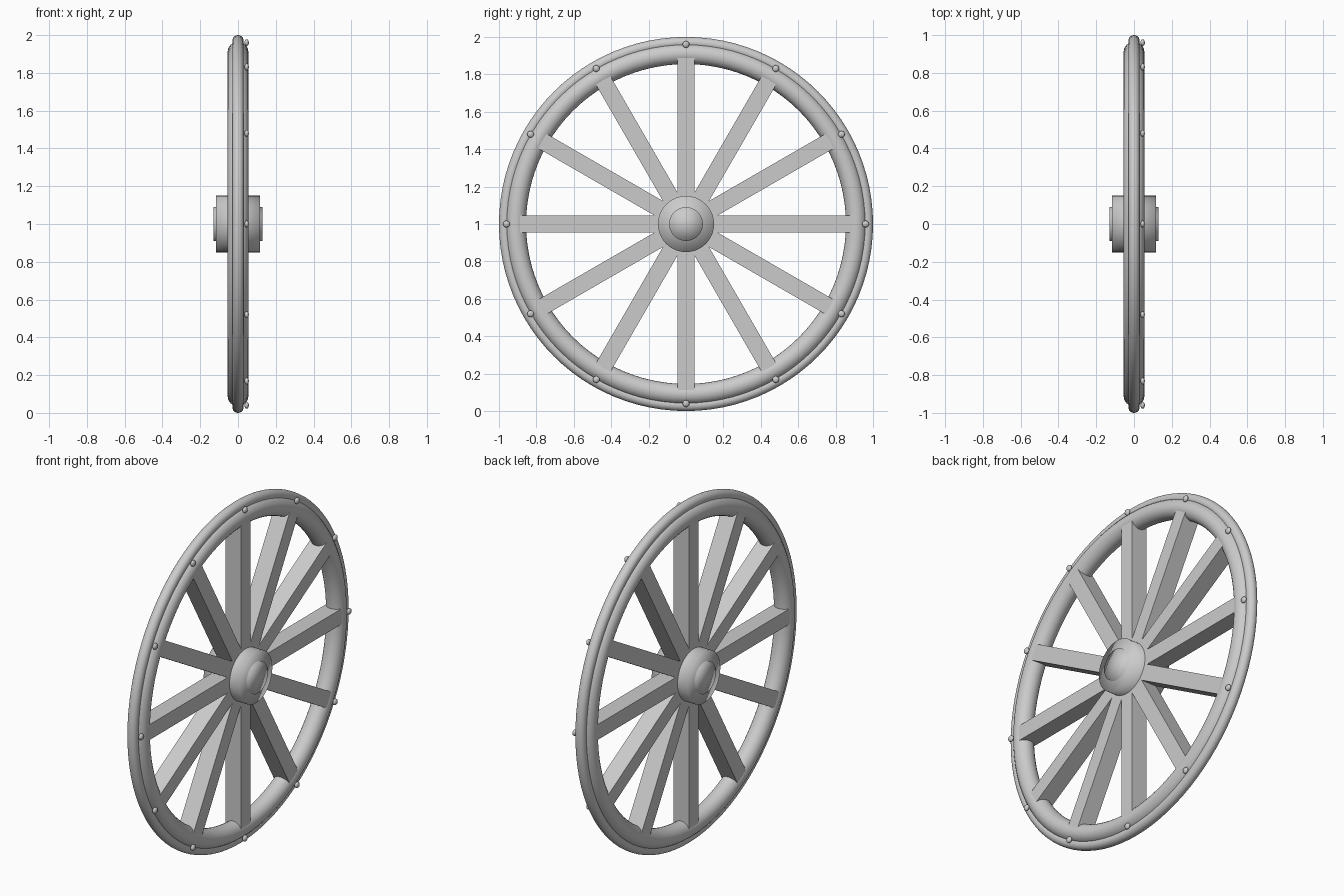
import bpy, math
from mathutils import Matrix, Vector

cube = bpy.data.objects.get("Cube")
if cube:
    bpy.data.objects.remove(cube, do_unlink=True)

CENTRE = Vector((0, 0, 1))
SPOKES = 12

grey = bpy.data.materials.new("light_grey")
grey.use_nodes = True
colour = (0.6, 0.6, 0.6, 1)
grey.diffuse_color = colour
grey.node_tree.nodes["Principled BSDF"].inputs["Base Color"].default_value = colour


def finish(name, smooth_angle=None):
    ob = bpy.context.object
    ob.name = ob.data.name = name
    ob.data.materials.append(grey)
    if smooth_angle:
        bpy.ops.object.shade_smooth_by_angle(angle=math.radians(smooth_angle))
    return ob


def ring(name, major, minor):
    bpy.ops.mesh.primitive_torus_add(
        location=CENTRE, rotation=(0, math.pi / 2, 0), major_radius=major,
        minor_radius=minor, major_segments=96, minor_segments=24)
    return finish(name, 60)


def drum(name, radius, length):
    bpy.ops.mesh.primitive_cylinder_add(
        vertices=48, radius=radius, depth=length, location=CENTRE,
        rotation=(0, math.pi / 2, 0), end_fill_type='TRIFAN')
    ob = finish(name)
    # Soft shading rolls over the end faces
    bpy.ops.object.shade_smooth()
    return ob


# Rim and the narrower tyre around it
ring("rim", 0.91, 0.055)
ring("tyre", 0.97, 0.03)

# Hub with a smaller cap at both ends
drum("hub", 0.15, 0.234)
drum("hub_caps", 0.09, 0.26)

# Spokes and rim studs, one of each per step around the wheel
for i in range(SPOKES):
    turn = Matrix.Rotation(i * 2 * math.pi / SPOKES, 4, 'X')
    place = Matrix.Translation(CENTRE) @ turn

    bpy.ops.mesh.primitive_cube_add(size=1)
    spoke = finish(f"spoke_{i + 1}")
    spoke.matrix_world = (place @ Matrix.Translation((0, 0, 0.5))
                          @ Matrix.Diagonal((0.1, 0.09, 0.8, 1)))

    bpy.ops.mesh.primitive_uv_sphere_add(segments=16, ring_count=10, radius=0.018)
    stud = finish(f"rim_stud_{i + 1}", 60)
    stud.matrix_world = (place @ Matrix.Translation((0.046, 0, 0.96))
                         @ Matrix.Diagonal((0.65, 1, 1, 1)))
